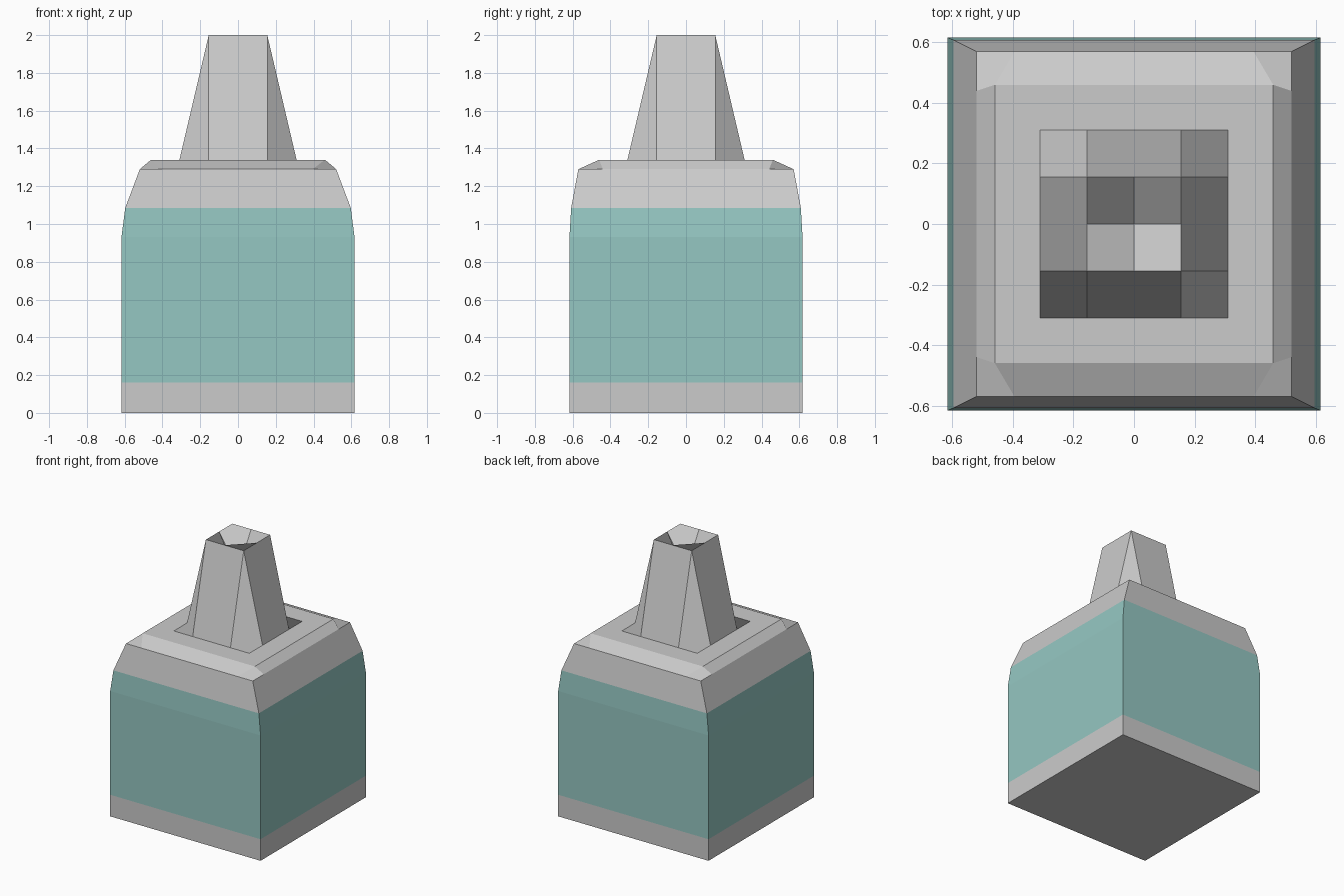
import bpy, bmesh

if "Cube" in bpy.data.objects:
    bpy.data.objects.remove(bpy.data.objects["Cube"])


def finish(name, bm, materials=()):
    mesh = bpy.data.meshes.new(name)
    bm.to_mesh(mesh)
    bm.free()
    for m in materials:
        mesh.materials.append(m)
    obj = bpy.data.objects.new(name, mesh)
    bpy.context.collection.objects.link(obj)
    return obj


def rect(bm, hx, hy, z):
    return [bm.verts.new((sx * hx, sy * hy, z))
            for sx, sy in ((-1, -1), (1, -1), (1, 1), (-1, 1))]


def bridge(bm, a, b, mat=0):
    for i in range(4):
        j = (i + 1) % 4
        bm.faces.new((a[i], a[j], b[j], b[i])).material_index = mat


teal = bpy.data.materials.new("teal_band")
teal.diffuse_color = (0.30, 0.57, 0.54, 1)
teal.use_nodes = True
teal.node_tree.nodes["Principled BSDF"].inputs["Base Color"].default_value = teal.diffuse_color

# Square bottle body: grey base, teal band, grey shoulder
bm = bmesh.new()
sections = [(0.617, 0.617, 0), (0.617, 0.617, 0.16), (0.617, 0.617, 0.93),
            (0.597, 0.608, 1.085)]
rings = [rect(bm, *s) for s in sections]
bm.faces.new(rings[0])
for i, mat in enumerate((0, 1, 1)):
    bridge(bm, rings[i], rings[i + 1], mat)

# Shoulder rim has two extra points beside every corner for the chamfers
X, Y, Z = 0.52, 0.57, 1.29
CX, CY = 0.395, 0.44
corners = rect(bm, X, Y, Z)
on_x = rect(bm, CX, Y, Z)   # beside corners, on front and back
on_y = rect(bm, X, CY, Z)   # beside corners, on left and right
deck = rect(bm, 0.46, 0.46, 1.34)
hole = rect(bm, 0.31, 0.31, 1.34)
for i in range(4):
    j = (i + 1) % 4
    side = on_x if i % 2 == 0 else on_y
    bm.faces.new((rings[3][i], rings[3][j], corners[j], side[j], side[i], corners[i]))
    bm.faces.new((side[i], side[j], deck[j], deck[i]))
    bm.faces.new((on_x[i], corners[i], on_y[i], deck[i]))
bridge(bm, deck, hole)
bmesh.ops.recalc_face_normals(bm, faces=bm.faces[:])
finish("bottle_body", bm, (None, teal))

# Spout: a raised 4 x 4 grid with a funnel in the middle
bm = bmesh.new()
g = [-0.31, -0.155, 0, 0.155, 0.31]
height = [1.76, 2.0, 1.34]   # centre, rim, foot
v = [[bm.verts.new((x, y, height[max(abs(i - 2), abs(j - 2))]))
      for j, y in enumerate(g)] for i, x in enumerate(g)]
for i in range(4):
    for j in range(4):
        q = [v[i][j], v[i + 1][j], v[i + 1][j + 1], v[i][j + 1]]
        if (i < 2) == (j < 2):   # fold each cell across its radial diagonal
            q = q[1:] + q[:1]
        bm.faces.new(q)
finish("spout", bm)
